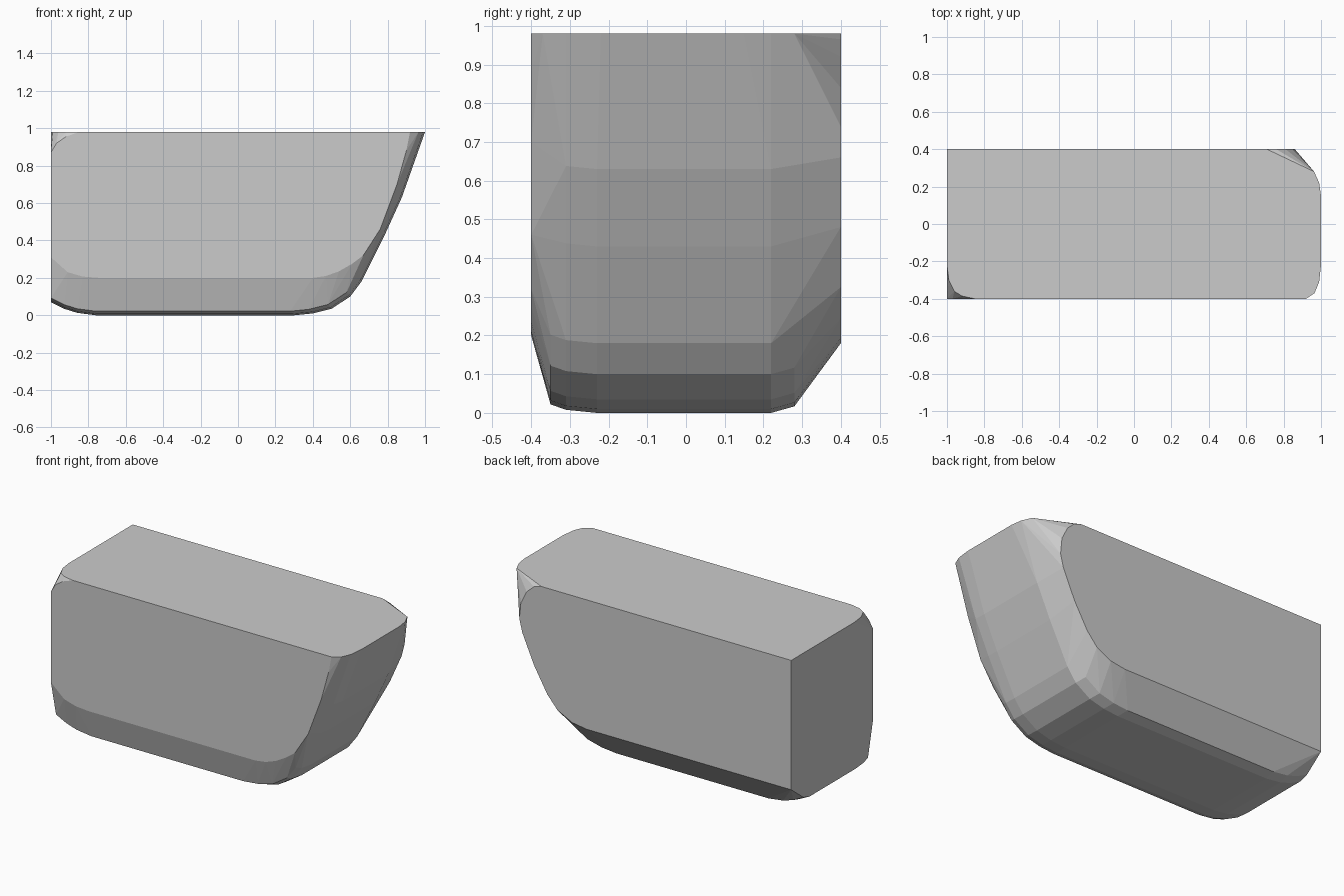
import bpy, bmesh, math

pts = []

def side(y, profile):
    """Add an (x, z) profile at depth y."""
    pts.extend((x, y, z) for x, z in profile)

TOP = 0.98

# flat front side, rounded at the upper-left and both lower corners
side(-0.40, [(-0.85, TOP), (-0.92, 0.955), (-0.97, 0.92), (-1, 0.87), (-1, 0.31),
             (-0.91, 0.23), (-0.83, 0.207), (-0.74, 0.20), (0.40, 0.20), (0.47, 0.21),
             (0.54, 0.235), (0.61, 0.275), (0.67, 0.32), (0.76, 0.46), (0.85, 0.70), (0.90, 0.88),
             (0.92, TOP)])
# flat back side, rounded toward the sloped end
side(0.40, [(-1, TOP), (-1, 0.18), (0.40, 0.18), (0.50, 0.195), (0.60, 0.245),
            (0.67, 0.325), (0.76, 0.48), (0.84, 0.66), (0.86, 0.74), (0.85, 0.84),
            (0.81, 0.92), (0.76, 0.965), (0.71, TOP)])

# sloped end and bottom: one keel profile, repeated with rounded edges
keel = [(-1, 0.07), (-0.93, 0.035), (-0.86, 0.013), (-0.76, 0), (0.30, 0),
        (0.40, 0.01), (0.50, 0.035), (0.60, 0.10), (0.66, 0.18), (0.785, 0.43),
        (0.876, 0.63)]
for y in (-0.23, 0.22):
    side(y, keel)
for y, dx, dz in ((-0.31, 0.006, 0.008), (-0.35, 0.02, 0.022), (0.28, 0.02, 0.017)):
    side(y, [(max(-1, x - dx) if x > 0 else x, z + dz) for x, z in keel])

# rim of the top at the sloped end and at the front-left corner
rim = [(1, 0.15), (0.99, 0.22), (0.963, 0.28), (1, -0.22), (0.99, -0.31), (0.965, -0.37),
       (-1, -0.22), (-0.99, -0.30), (-0.96, -0.36), (-0.92, -0.385)]
pts.extend((x, y, TOP) for x, y in rim)

bm = bmesh.new()
for p in pts:
    bm.verts.new(p)
res = bmesh.ops.convex_hull(bm, input=bm.verts[:])
loose = [v for v in bm.verts if not v.link_faces]
bmesh.ops.delete(bm, geom=loose, context='VERTS')
bmesh.ops.dissolve_limit(bm, angle_limit=math.radians(0.5), verts=bm.verts[:], edges=bm.edges[:])
bmesh.ops.recalc_face_normals(bm, faces=bm.faces[:])
me = bpy.data.meshes.new("scoop_body")
bm.to_mesh(me)
bm.free()
body = bpy.data.objects.new("scoop_body", me)
bpy.context.collection.objects.link(body)
